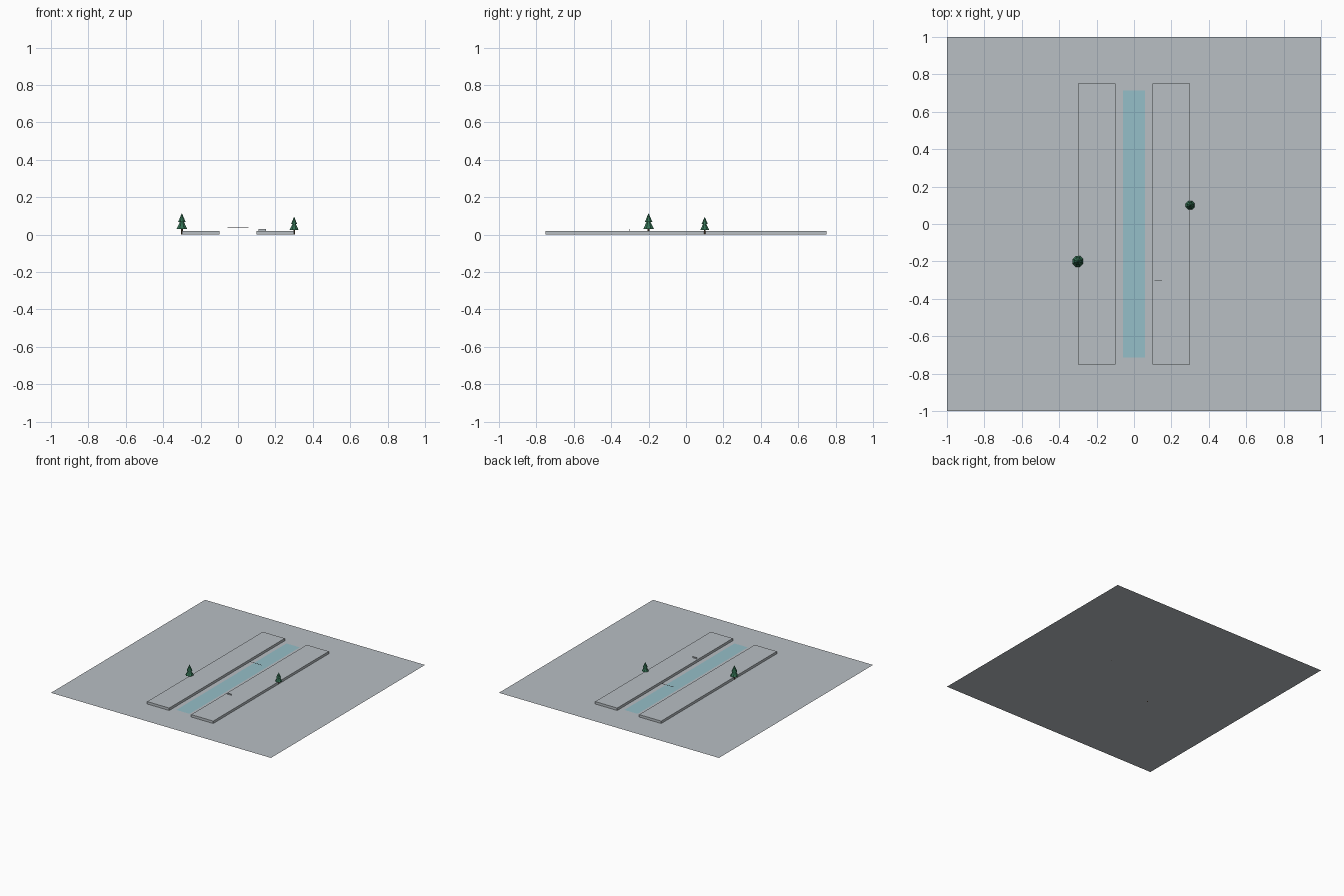
import bpy
import math

cube = bpy.data.objects.get("Cube")
if cube:
    bpy.data.objects.remove(cube, do_unlink=True)


def material(name, color):
    m = bpy.data.materials.new(name)
    m.use_nodes = True
    m.diffuse_color = (*color, 1)
    m.node_tree.nodes["Principled BSDF"].inputs["Base Color"].default_value = (*color, 1)
    return m


STONE = material("pale grey", (0.48, 0.52, 0.55))
WATER = material("water blue", (0.30, 0.52, 0.58))
LEAF = material("pine green", (0.035, 0.17, 0.09))
BARK = material("bark brown", (0.10, 0.06, 0.03))
DARK = material("dark grey", (0.08, 0.09, 0.10))


def finish(name, mat):
    ob = bpy.context.object
    ob.name = name
    ob.data.materials.append(mat)
    return ob


def box(name, mat, center, size):
    bpy.ops.mesh.primitive_cube_add(size=1, location=center)
    bpy.context.object.scale = size
    return finish(name, mat)


def sheet(name, mat, z, width, depth):
    bpy.ops.mesh.primitive_plane_add(size=1, location=(0, 0, z))
    bpy.context.object.scale = (width, depth, 1)
    return finish(name, mat)


def cone(name, mat, x, y, bottom, top, r1, r2=0):
    bpy.ops.mesh.primitive_cone_add(vertices=8, radius1=r1, radius2=r2, depth=top - bottom,
                                    location=(x, y, (bottom + top) / 2),
                                    rotation=(0, 0, math.pi / 8))
    return finish(name, mat)


def pine(side, x, y, s):
    cone(side + "_tree_trunk", BARK, x, y, 0, 0.035 * s, 0.005 * s, 0.005 * s)
    cone(side + "_tree_lower_branches", LEAF, x, y, 0.03 * s, 0.09 * s, 0.031 * s)
    cone(side + "_tree_upper_branches", LEAF, x, y, 0.067 * s, 0.115 * s, 0.022 * s)


# Ground and water
sheet("ground", STONE, 0, 2, 2)
sheet("water", WATER, 0.002, 0.12, 1.43)

# Raised banks on both sides of the water
for side, sign in (("left", 1), ("right", -1)):
    box(side + "_bank", STONE, (0.2 * sign, 0, 0.01), (0.2, 1.5, 0.02))

# Thin bar over the water and small plate on the left bank
box("crossing_bar", DARK, (0, 0.235, 0.037), (0.11, 0.002, 0.002))
box("bank_sign", STONE, (0.13, -0.3, 0.025), (0.04, 0.002, 0.01))

# Trees
pine("right", -0.3, -0.2, 1)
pine("left", 0.3, 0.1, 0.83)
